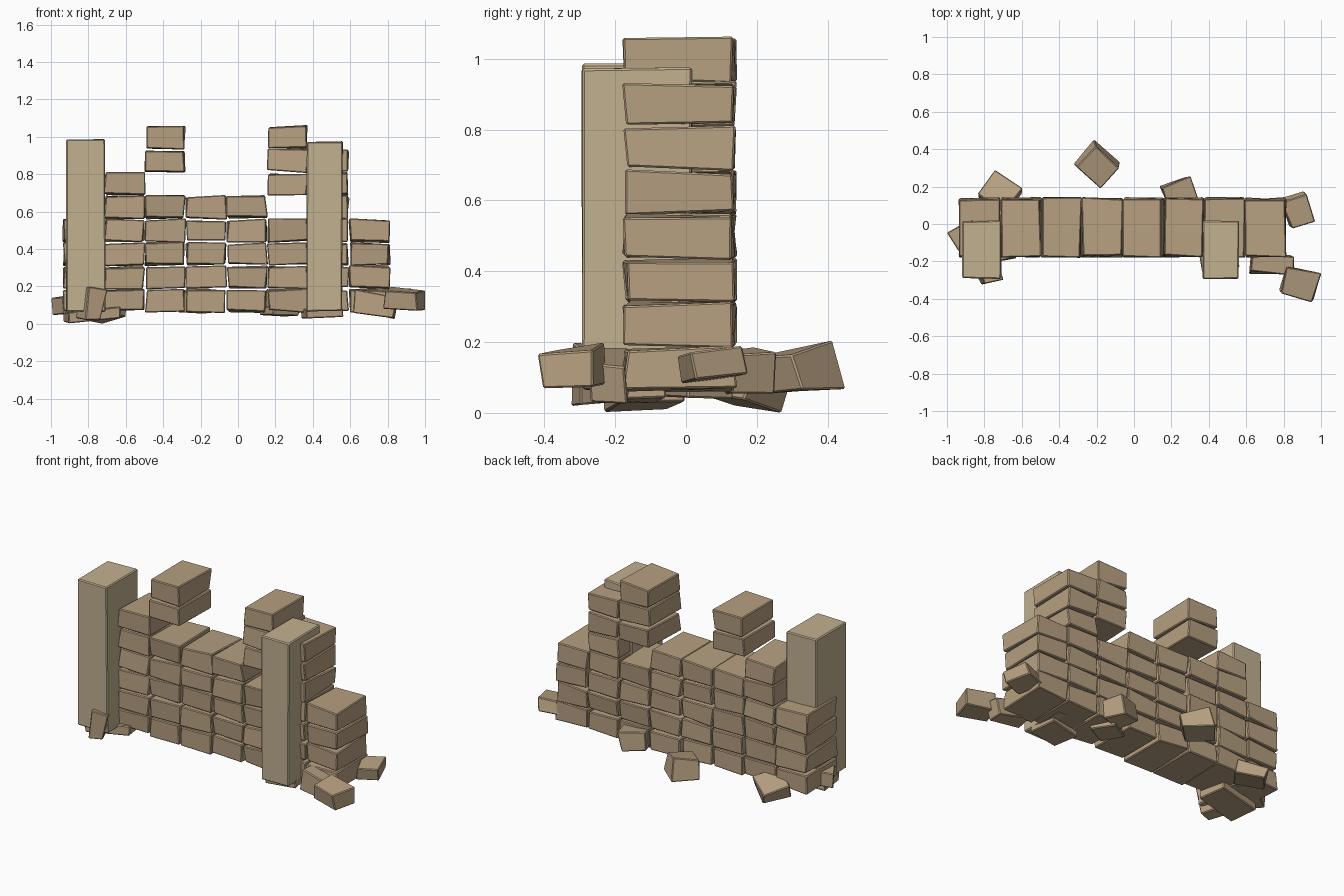
import bpy, bmesh, random
from math import radians
from mathutils import Vector, Euler

if "Cube" in bpy.data.objects:
    bpy.data.objects.remove(bpy.data.objects["Cube"])

random.seed(7)

def material(name, color):
    m = bpy.data.materials.new(name)
    m.diffuse_color = color
    m.use_nodes = True
    m.node_tree.nodes["Principled BSDF"].inputs["Base Color"].default_value = m.diffuse_color
    return m

BRICK = material("brick_stone", (0.47, 0.35, 0.22, 1))
PILLAR = material("pillar_stone", (0.54, 0.44, 0.28, 1))

def stone(name, center, size, jitter, mat, rot=(0, 0, 0), bevel=0.005, taper=1.0):
    """Chipped block: a box with nudged corners, a thin bevel and flat faces."""
    bm = bmesh.new()
    bmesh.ops.create_cube(bm, size=1)
    for v in bm.verts:
        k = taper if v.co.z > 0 else 1.0
        v.co = Vector((v.co.x * size[0] * k, v.co.y * size[1] * k, v.co.z * size[2]))
        v.co += Vector([random.uniform(-j, j) for j in jitter])
    bmesh.ops.bevel(bm, geom=bm.edges[:], offset=bevel, segments=1,
                    affect='EDGES', profile=0.5)
    bmesh.ops.recalc_face_normals(bm, faces=bm.faces[:])
    me = bpy.data.meshes.new(name)
    bm.to_mesh(me)
    bm.free()
    me.materials.append(mat)
    ob = bpy.data.objects.new(name, me)
    ob.location = center
    ob.rotation_euler = Euler([radians(a) for a in rot])
    bpy.context.collection.objects.link(ob)
    return ob

# Wall: eight columns, each with the rows that still hold a brick
COLUMNS = [
    range(0, 4),
    range(0, 6),
    [0, 1, 2, 3, 4, 6, 7],
    range(0, 5),
    range(0, 5),
    [0, 1, 2, 3, 5, 6, 7],
    range(0, 7),
    range(0, 4),
]
for c, rows in enumerate(COLUMNS):
    for r in rows:
        stone(f"wall_brick_{c}_{r}",
              (-0.826 + 0.2185 * c, -0.018, 0.124 + 0.1247 * r),
              (0.209, 0.308, 0.115), (0.008, 0.009, 0.009), BRICK)

# Two upright pillars in front of the wall
stone("left_pillar", (-0.813, -0.137, 0.525), (0.206, 0.306, 0.92),
      (0.004, 0.004, 0.004), PILLAR, bevel=0.006)
stone("right_pillar", (0.463, -0.14, 0.522), (0.191, 0.309, 0.905),
      (0.004, 0.004, 0.004), PILLAR, bevel=0.006)

# Fallen rubble around the foot: centre, size, rotation
RUBBLE = [
    ((0.89, -0.32, 0.128), (0.175, 0.155, 0.105), (6, 3, -15)),
    ((0.73, -0.215, 0.10), (0.22, 0.10, 0.11), (0, 10, -5)),
    ((0.875, 0.075, 0.137), (0.13, 0.155, 0.08), (5, 0, 18)),
    ((0.24, 0.165, 0.12), (0.17, 0.13, 0.12), (5, 5, 25)),
    ((-0.20, 0.315, 0.12), (0.16, 0.16, 0.12), (8, -5, 48)),
    ((-0.715, 0.165, 0.065), (0.17, 0.18, 0.085), (-14, 8, 50)),
    ((-0.915, -0.06, 0.10), (0.12, 0.11, 0.09), (0, -10, 35)),
    ((-0.785, -0.25, 0.105), (0.095, 0.12, 0.165), (4, 10, 20)),
    ((-0.78, -0.12, 0.05), (0.28, 0.18, 0.06), (0, -5, 10)),
    ((0.45, -0.16, 0.06), (0.20, 0.17, 0.05), (3, -4, 8)),
    ((0.22, 0.03, 0.065), (0.16, 0.15, 0.04), (0, 4, 30)),
]
for i, (center, size, rot) in enumerate(RUBBLE):
    j = 0.12 * min(size)
    stone(f"rubble_{i}", center, size, (j, j, j), BRICK, rot)
